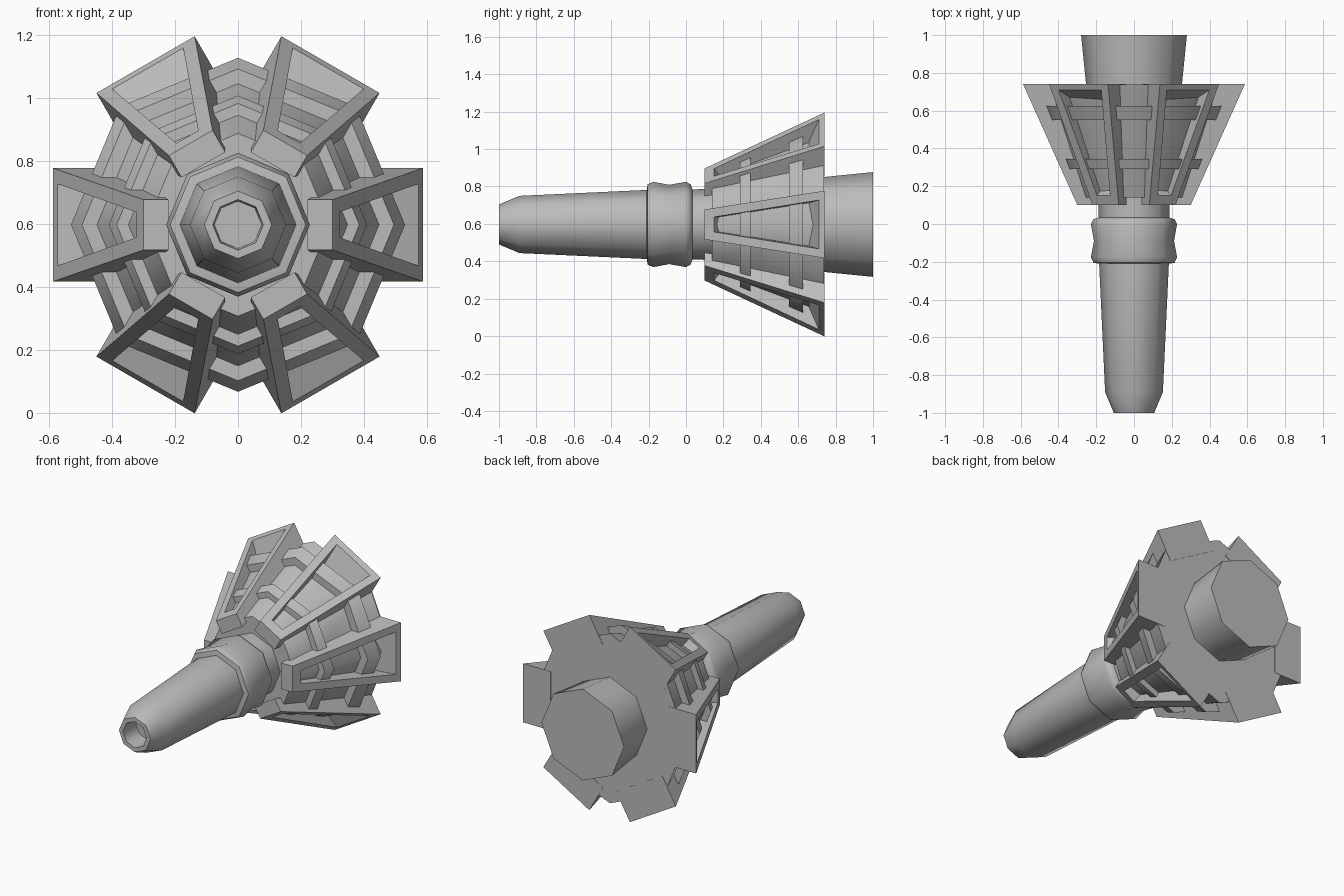
import bpy, bmesh, math
from mathutils import Matrix, Vector

AXIS_Z = 0.597
SIDES = 8

cube = bpy.data.objects.get("Cube")
if cube:
    bpy.data.objects.remove(cube, do_unlink=True)

grey = bpy.data.materials.new("plain grey")
grey.use_nodes = True
colour = (0.5, 0.5, 0.5, 1)
grey.diffuse_color = colour
grey.node_tree.nodes["Principled BSDF"].inputs["Base Color"].default_value = colour


def finish(name, bm, smooth=False):
    bmesh.ops.recalc_face_normals(bm, faces=bm.faces[:])
    mesh = bpy.data.meshes.new(name)
    bm.to_mesh(mesh)
    bm.free()
    mesh.materials.append(grey)
    obj = bpy.data.objects.new(name, mesh)
    bpy.context.collection.objects.link(obj)
    obj.location.z = AXIS_Z
    if smooth:
        bpy.ops.object.select_all(action='DESELECT')
        obj.select_set(True)
        bpy.context.view_layer.objects.active = obj
        bpy.ops.object.shade_smooth_by_angle(angle=math.radians(46))
    return obj


def turned(name, profile):
    """Octagonal solid around the y axis from (y, radius) points, capped at both ends."""
    bm = bmesh.new()
    rings = []
    for y, r in profile:
        angles = [math.tau * k / SIDES for k in range(SIDES)]
        rings.append([bm.verts.new((r * math.cos(a), y, r * math.sin(a))) for a in angles])
    for a, b in zip(rings, rings[1:]):
        for k in range(SIDES):
            n = (k + 1) % SIDES
            bm.faces.new((a[k], a[n], b[n], b[k]))
    bm.faces.new(rings[0])
    bm.faces.new(rings[-1])
    return finish(name, bm, smooth=True)


# Barrel with a shallow bore, and the waisted collar
turned("barrel", [(-0.88, 0.075), (-1, 0.08), (-1, 0.107), (-0.89, 0.153), (-0.2, 0.185), (0.2, 0.19)])
turned("collar", [(-0.21, 0.185), (-0.205, 0.215), (-0.175, 0.228), (-0.09, 0.212),
                  (0, 0.228), (0.025, 0.215), (0.035, 0.185)])

# Flared core, its two bands and the rear stub
turned("core", [(0.14, 0.29), (0.738, 0.52)])
turned("front_band", [(0.29, 0.385), (0.345, 0.41)])
turned("rear_band", [(0.55, 0.495), (0.625, 0.53)])
turned("rear_stub", [(0.7, 0.25), (1, 0.28)])


def loop(bm, front, back, turn):
    """Four corners of a tapered outline; each end is (y, half width, radius)."""
    corners = []
    for (y, w, r), signs in ((front, (-1, 1)), (back, (1, -1))):
        corners += [bm.verts.new(turn @ Vector((r, y, s * w))) for s in signs]
    return corners


# Six windowed fins: outer frame, window walls and hidden underside
for i in range(6):
    bm = bmesh.new()
    turn = Matrix.Rotation(math.tau * i / 6, 3, 'Y')
    loops = [
        loop(bm, (0.1, 0.08, 0.22), (0.74, 0.18, 0.40), turn),
        loop(bm, (0.1, 0.08, 0.30), (0.74, 0.18, 0.587), turn),
        loop(bm, (0.15, 0.04, 0.322), (0.71, 0.13, 0.573), turn),
        loop(bm, (0.2, 0.04, 0.25), (0.64, 0.11, 0.40), turn),
    ]
    for a, b in zip(loops, loops[1:] + loops[:1]):
        for k in range(4):
            n = (k + 1) % 4
            bm.faces.new((a[k], a[n], b[n], b[k]))
    finish(f"fin_{i + 1}", bm)
